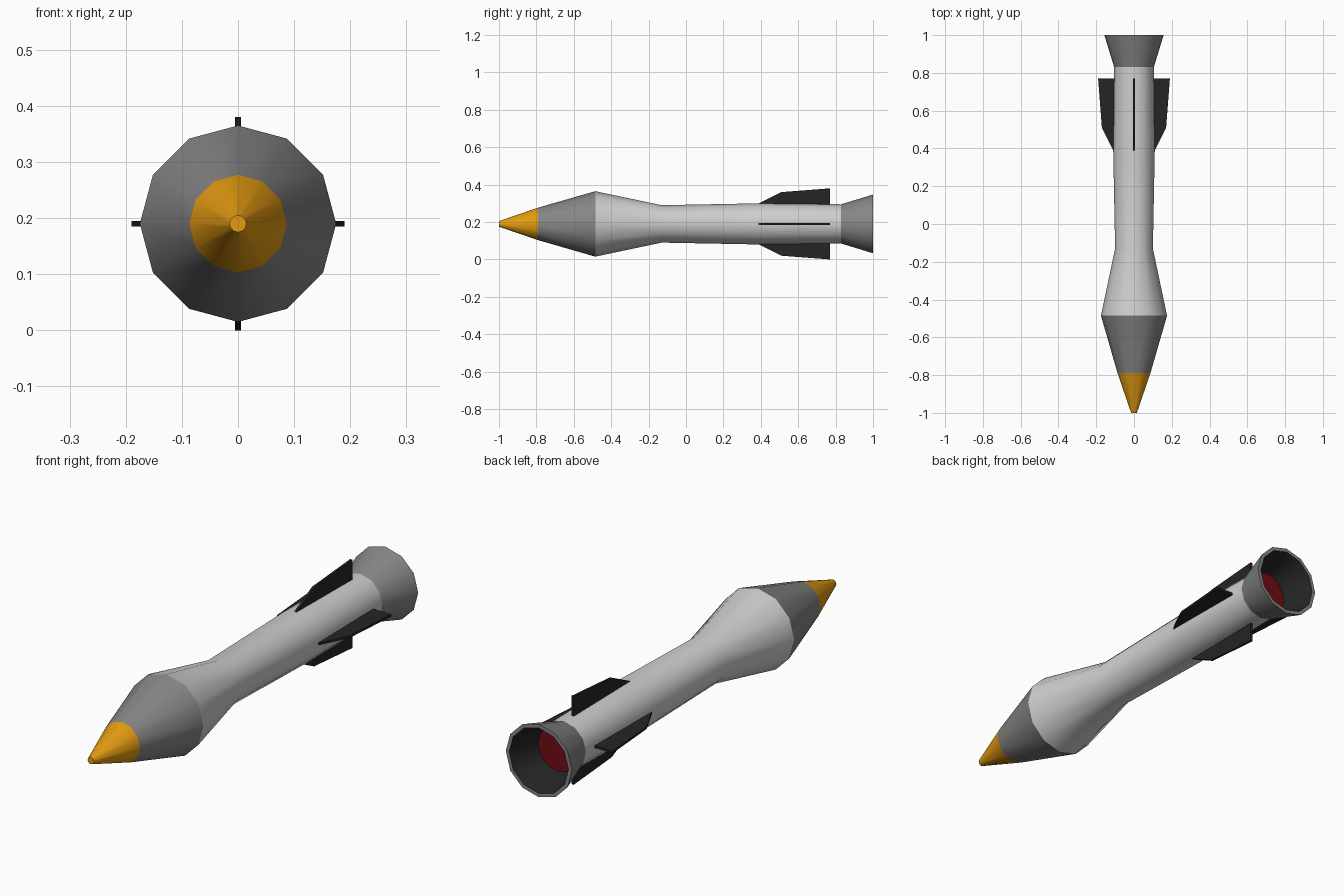
import bpy, bmesh, math

if "Cube" in bpy.data.objects:
    bpy.data.objects.remove(bpy.data.objects["Cube"])

ZC = 0.19      # height of the long axis
SIDES = 12


def material(name, rgb):
    m = bpy.data.materials.new(name)
    m.diffuse_color = (*rgb, 1)
    m.use_nodes = True
    m.node_tree.nodes["Principled BSDF"].inputs["Base Color"].default_value = m.diffuse_color
    return m


ORANGE = material("orange", (0.78, 0.33, 0.006))
GREY = material("mid_grey", (0.24, 0.24, 0.24))
LIGHT = material("light_grey", (0.62, 0.62, 0.62))
BLACK = material("near_black", (0.018, 0.018, 0.018))
RED = material("dark_red", (0.16, 0.004, 0.006))


def finish(bm, name, mats, smooth=True):
    me = bpy.data.meshes.new(name)
    bm.to_mesh(me)
    bm.free()
    for m in mats:
        me.materials.append(m)
    ob = bpy.data.objects.new(name, me)
    bpy.context.collection.objects.link(ob)
    if smooth:
        bpy.ops.object.select_all(action='DESELECT')
        ob.select_set(True)
        bpy.context.view_layer.objects.active = ob
        bpy.ops.object.shade_smooth_by_angle(angle=math.radians(35))
    return ob


def lathe(name, profile, mats, band_mats=None, cap_start=False, cap_end=None):
    """Revolve (y, radius) points about the long axis."""
    bm = bmesh.new()
    rings = []
    for y, r in profile:
        angles = [2 * math.pi * j / SIDES for j in range(SIDES)]
        rings.append([bm.verts.new((r * math.sin(a), y, ZC + r * math.cos(a))) for a in angles])
    for i in range(len(rings) - 1):
        a, b = rings[i], rings[i + 1]
        for j in range(SIDES):
            k = (j + 1) % SIDES
            f = bm.faces.new((a[j], a[k], b[k], b[j]))
            f.material_index = band_mats[i] if band_mats else 0
    if cap_start:
        bm.faces.new(rings[0][::-1])
    if cap_end is not None:
        bm.faces.new(rings[-1]).material_index = cap_end
    return finish(bm, name, mats)


# Nose, warhead and body
lathe("nose_tip", [(-1.0, 0.015), (-0.79, 0.087)], [ORANGE], cap_start=True)
lathe("nose_cone", [(-0.79, 0.087), (-0.485, 0.175)], [GREY])
lathe("body", [(-0.485, 0.175), (-0.13, 0.10), (0.39, 0.11), (0.83, 0.105)], [LIGHT])

# Flared nozzle: outer skin, rim, dark inside and red floor
lathe("nozzle", [(0.83, 0.105), (1.0, 0.157), (1.0, 0.141), (0.87, 0.095)],
      [GREY, BLACK, RED], band_mats=[0, 0, 1], cap_end=2)

# Four fins around the tail
FIN = [(0.385, 0.09), (0.385, 0.108), (0.51, 0.17), (0.77, 0.19), (0.77, 0.09)]
for n, side in enumerate(("top", "right", "bottom", "left")):
    ang = n * math.pi / 2
    s, c = round(math.sin(ang)), round(math.cos(ang))
    bm = bmesh.new()
    layers = [[bm.verts.new((r * s + t * c, y, ZC + r * c - t * s)) for y, r in FIN]
              for t in (-0.005, 0.005)]
    bm.faces.new(layers[0])
    bm.faces.new(layers[1][::-1])
    for j in range(len(FIN)):
        k = (j + 1) % len(FIN)
        bm.faces.new((layers[0][j], layers[1][j], layers[1][k], layers[0][k]))
    bmesh.ops.recalc_face_normals(bm, faces=bm.faces)
    finish(bm, "fin_" + side, [BLACK], smooth=False)
